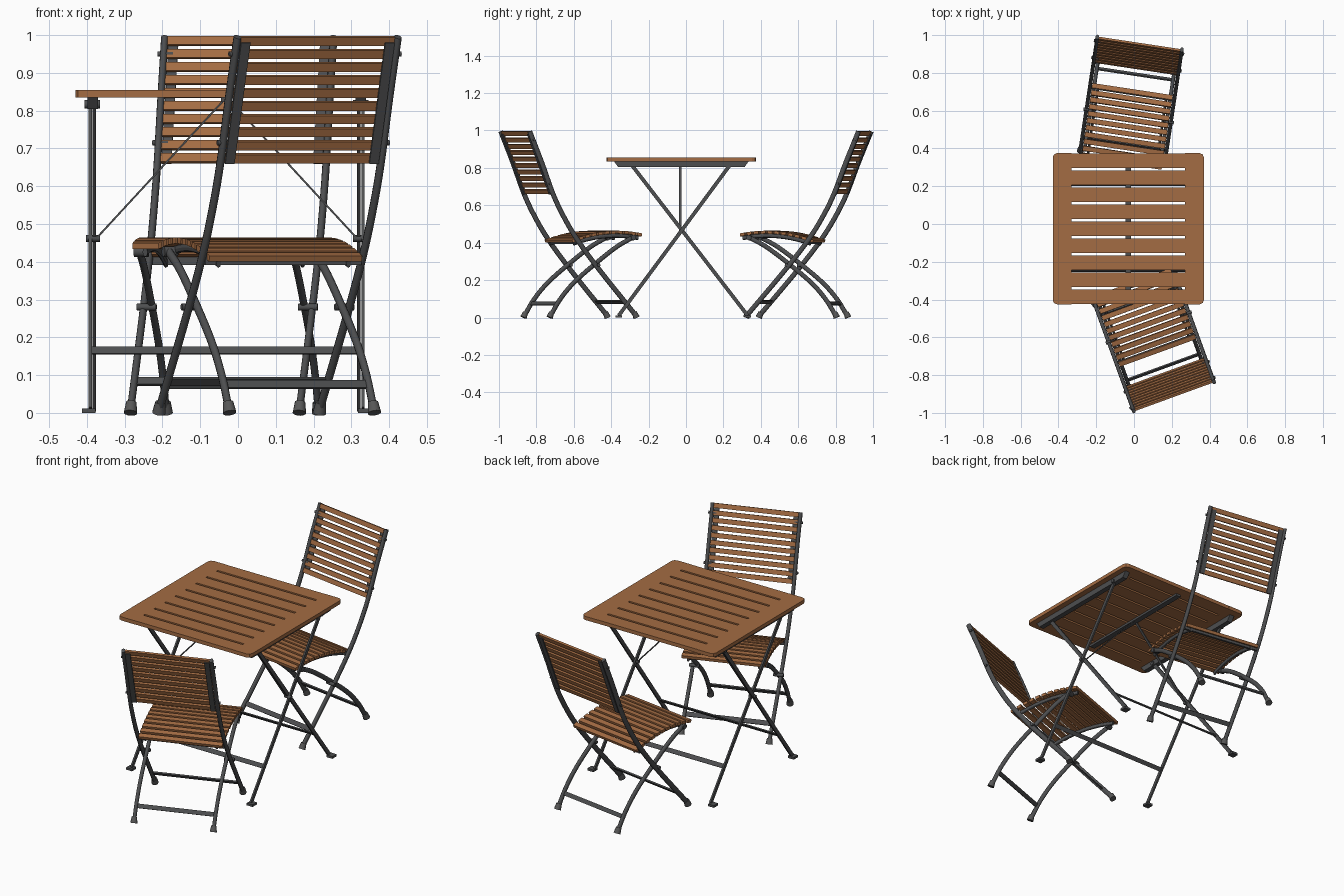
import bpy, bmesh, math
from mathutils import Matrix, Vector

cube = bpy.data.objects.get("Cube")
if cube:
    bpy.data.objects.remove(cube, do_unlink=True)


def material(name, rgb):
    m = bpy.data.materials.new(name)
    m.use_nodes = True
    m.diffuse_color = (*rgb, 1)
    m.node_tree.nodes["Principled BSDF"].inputs["Base Color"].default_value = (*rgb, 1)
    return m


WOOD = material("warm wood", (0.37, 0.15, 0.056))
METAL = material("dark grey metal", (0.075, 0.077, 0.08))
FOOT = material("grey foot cap", (0.095, 0.095, 0.095))


class Part:
    """Collects primitives into one named object."""

    def __init__(self):
        self.bm = bmesh.new()

    def box(self, centre, size, tilt=0):
        m = Matrix.Translation(centre) @ Matrix.Rotation(tilt, 4, 'X') @ Matrix.Diagonal((*size, 1))
        bmesh.ops.create_cube(self.bm, size=1, matrix=m)

    def strip(self, p, q, wx, wy):
        """Flat bar between two points in the xz or yz plane."""
        p, q = Vector(p), Vector(q)
        d = q - p
        rot = Matrix.Rotation(math.atan2(d.x, d.z), 4, 'Y') @ Matrix.Rotation(math.atan2(-d.y, d.z), 4, 'X')
        m = Matrix.Translation((p + q) / 2) @ rot @ Matrix.Diagonal((wx, wy, d.length, 1))
        bmesh.ops.create_cube(self.bm, size=1, matrix=m)

    def rod(self, p, q, r1, r2=None, n=12):
        p, q = Vector(p), Vector(q)
        d = q - p
        m = Matrix.Translation((p + q) / 2) @ d.to_track_quat('Z', 'Y').to_matrix().to_4x4()
        bmesh.ops.create_cone(self.bm, cap_ends=True, segments=n, radius1=r1,
                              radius2=r1 if r2 is None else r2, depth=d.length, matrix=m)

    def sweep(self, x, path, a, b, n=10):
        """Oval tube along a path of (y, z) points, at a fixed x."""
        rings = []
        for i, (y, z) in enumerate(path):
            y0, z0 = path[max(i - 1, 0)]
            y1, z1 = path[min(i + 1, len(path) - 1)]
            t = Vector((y1 - y0, z1 - z0)).normalized()
            ring = []
            for k in range(n):
                ang = math.tau * k / n
                c, s = a * math.cos(ang), b * math.sin(ang)
                ring.append(self.bm.verts.new((x + c, y - t.y * s, z + t.x * s)))
            rings.append(ring)
        for r0, r1 in zip(rings, rings[1:]):
            for k in range(n):
                self.bm.faces.new((r0[k], r0[(k + 1) % n], r1[(k + 1) % n], r1[k]))
        self.bm.faces.new(rings[0])
        self.bm.faces.new(rings[-1])

    def finish(self, name, mat, matrix=Matrix(), smooth=False):
        bmesh.ops.recalc_face_normals(self.bm, faces=self.bm.faces)
        me = bpy.data.meshes.new(name)
        self.bm.to_mesh(me)
        self.bm.free()
        me.transform(matrix)
        me.materials.append(mat)
        ob = bpy.data.objects.new(name, me)
        bpy.context.collection.objects.link(ob)
        if smooth:
            bpy.ops.object.select_all(action='DESELECT')
            ob.select_set(True)
            bpy.context.view_layer.objects.active = ob
            bpy.ops.object.shade_smooth_by_angle(angle=math.radians(50))
        return ob


def spline(points, steps=5):
    """Smooth curve through (y, z) points."""
    p = [Vector(q) for q in points]
    p = [2 * p[0] - p[1]] + p + [2 * p[-1] - p[-2]]
    out = []
    for a, b, c, d in zip(p, p[1:], p[2:], p[3:]):
        for k in range(steps):
            t = k / steps
            out.append(0.5 * (2 * b + (c - a) * t + (2 * a - 5 * b + 4 * c - d) * t * t
                              + (3 * b - a - 3 * c + d) * t ** 3))
    return out + [p[-2]]


# ---------- Table ----------
TABLE = Matrix.Translation((-0.03, -0.025, 0))

boards = Part()
for i in range(9):
    boards.box((0, 0.09 * (i - 4), 0.845), (0.6, 0.078, 0.02))
boards.finish("table_slats", WOOD, TABLE)

ends = Part()
for side in (-1, 1):
    ends.box((side * 0.35, 0, 0.845), (0.1, 0.8, 0.02))
corners = [e for e in ends.bm.edges
           if all(abs(v.co.x) > 0.39 for v in e.verts)
           and abs(e.verts[0].co.z - e.verts[1].co.z) > 0.01]
bmesh.ops.bevel(ends.bm, geom=corners, offset=0.022, segments=2, profile=0.5, affect='EDGES')
ends.finish("table_end_boards", WOOD, TABLE)

rails = Part()
for side in (-1, 1):
    rails.box((side * 0.355, 0, 0.82), (0.028, 0.72, 0.03))
for v in rails.bm.verts:
    if v.co.z < 0.82:
        v.co.y *= 0.94
rails.box((0, 0, 0.829), (0.03, 0.7, 0.012))
rails.finish("table_under_rails", METAL, TABLE)

# Two crossing leg frames, each with a low stretcher
frames, feet = Part(), Part()
for top, foot, offset in ((-0.265, 0.355, 0.35), (0.26, -0.335, 0.361)):
    slope = (top - foot) / 0.8
    for side in (-1, 1):
        x = side * offset
        frames.strip((x, foot, 0.01), (x, top, 0.815), 0.009, 0.02)
        frames.rod((x - 0.015, top, 0.817), (x + 0.015, top, 0.817), 0.011)
        feet.box((side * 0.365, foot, 0.006), (0.036, 0.036, 0.012))
    frames.box((0, foot + slope * 0.155, 0.165), (2 * offset, 0.006, 0.023), math.atan2(-slope, 1))
for side in (-1, 1):
    frames.rod((side * 0.335, -0.003, 0.462), (side * 0.373, -0.003, 0.462), 0.009)
frames.finish("table_leg_frames", METAL, TABLE, True)
feet.finish("table_feet", METAL, TABLE)

braces = Part()
for side in (-1, 1):
    braces.strip((side * 0.345, -0.005, 0.462), (side * 0.01, -0.005, 0.825), 0.005, 0.014)
braces.finish("table_braces", METAL, TABLE)

# ---------- Chairs ----------
LONG = spline([(0.333, 0.995), (0.265, 0.83), (0.2, 0.66), (0.14, 0.54), (0.065, 0.42),
               (-0.055, 0.265), (-0.27, 0.012)])
SHORT = spline([(-0.265, 0.43), (-0.17, 0.378), (-0.055, 0.293), (0.07, 0.19),
                (0.15, 0.1), (0.205, 0.012)])


def seat_z(y):
    return 0.464 - 0.74 * (y + 0.17) ** 2


def back_y(z):
    return 0.2 + (z - 0.66) * 0.387


def chair(label, matrix):
    seat = Part()
    for i in range(11):
        y = -0.297 + 0.037 * i
        tilt = math.atan(-1.48 * (y + 0.17))
        seat.box((0, y, seat_z(y) - 0.008), (0.43, 0.026, 0.016), tilt)
    seat.finish(label + "_seat_slats", WOOD, matrix)

    lean = -math.atan(0.387)
    back = Part()
    for i in range(10):
        z = 0.674 + 0.0345 * i
        back.box((0, back_y(z), z), (0.434, 0.012, 0.024), lean)
    back.finish(label + "_back_slats", WOOD, matrix)

    legs, caps, rails = Part(), Part(), Part()
    seat_path = [(y, seat_z(y) - 0.026) for y in (-0.3 + 0.037 * k for k in range(11))]
    for side in (-1, 1):
        legs.sweep(side * 0.226, LONG, 0.01, 0.0135)
        legs.sweep(side * 0.204, SHORT, 0.01, 0.0125)
        # Foot caps
        caps.rod((side * 0.226, -0.275, 0), (side * 0.226, -0.262, 0.028), 0.018, 0.014)
        caps.rod((side * 0.204, 0.212, 0), (side * 0.204, 0.2, 0.028), 0.018, 0.014)
        # Pivots and back bolts
        legs.rod((side * 0.19, -0.055, 0.28), (side * 0.242, -0.055, 0.28), 0.009)
        legs.rod((side * 0.18, -0.262, 0.427), (side * 0.218, -0.262, 0.427), 0.014)
        for z in (0.715, 0.95):
            legs.rod((side * 0.2, back_y(z), z), (side * 0.242, back_y(z), z), 0.007)
        # Seat rail and strip behind the back slats
        rails.sweep(side * 0.183, seat_path, 0.007, 0.012, 8)
        rails.strip((side * 0.203, back_y(0.66) + 0.009, 0.66),
                    (side * 0.203, back_y(0.98) + 0.009, 0.98), 0.026, 0.006)
    # Cross bars
    rails.box((0, 0.062, 0.405), (0.44, 0.012, 0.026))
    rails.box((0, 0.168, 0.075), (0.4, 0.008, 0.022), 0.55)
    rails.box((0, -0.208, 0.083), (0.44, 0.008, 0.024), -0.7)
    legs.finish(label + "_legs", METAL, matrix, True)
    caps.finish(label + "_foot_caps", FOOT, matrix, True)
    rails.finish(label + "_rails", METAL, matrix)


def place(x, y, degrees):
    return Matrix.Translation((x, y, 0)) @ Matrix.Rotation(math.radians(degrees), 4, 'Z')


chair("rear_chair", place(-0.02, 0.627, -8.6))
chair("front_chair", place(0.097, -0.6, 200))
